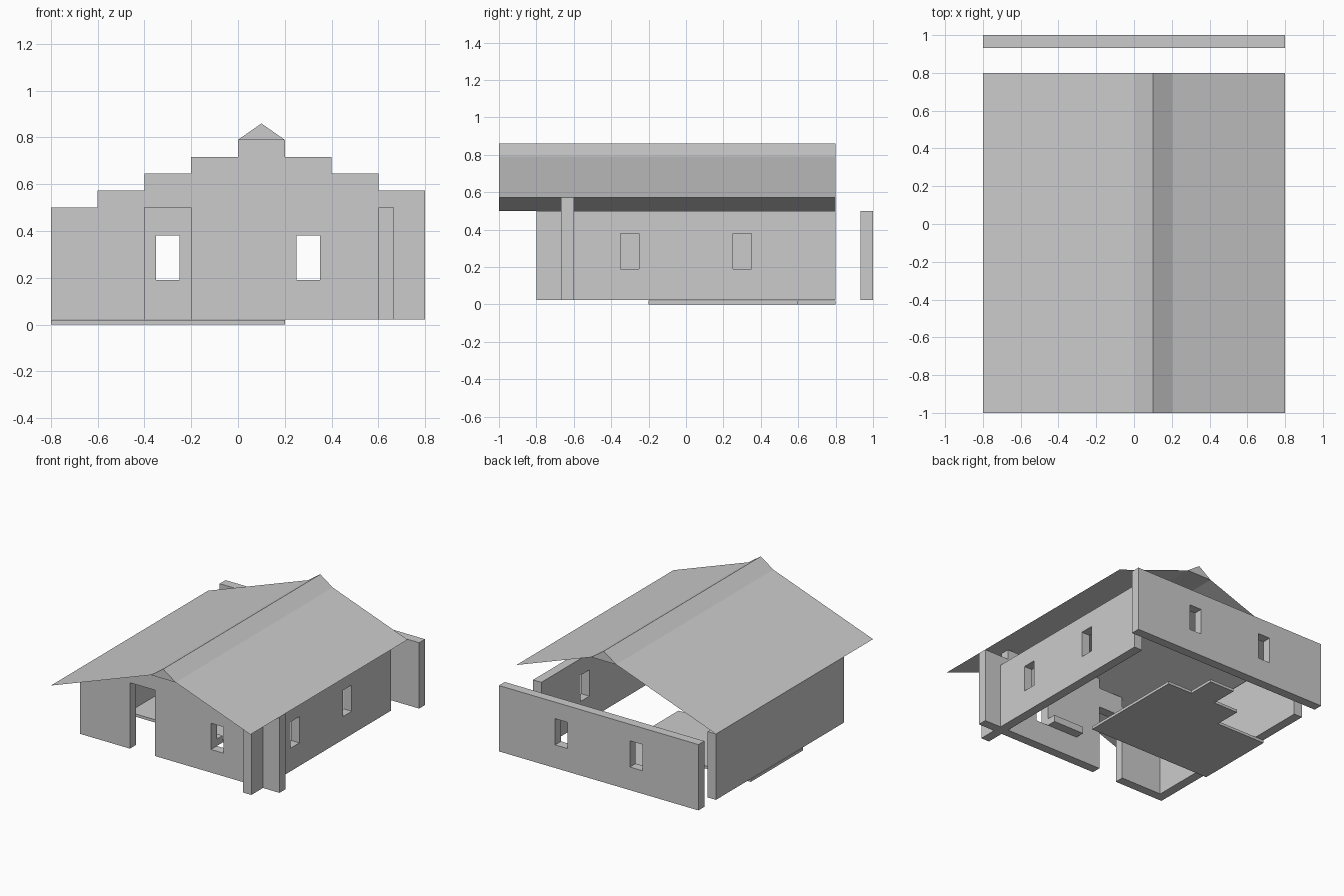
import bpy, bmesh

if "Cube" in bpy.data.objects:
    bpy.data.objects.remove(bpy.data.objects["Cube"])

T = 0.067            # wall thickness
Z0, EAVE = 0.0225, 0.5
STEP = 0.0725        # gable rise per 0.2 column


def finish(name, bm):
    bmesh.ops.recalc_face_normals(bm, faces=bm.faces)
    me = bpy.data.meshes.new(name)
    bm.to_mesh(me)
    bm.free()
    ob = bpy.data.objects.new(name, me)
    bpy.context.collection.objects.link(ob)
    return ob


def extrude(name, pts, depth):
    """Extrude a flat profile along a vector."""
    bm = bmesh.new()
    face = bm.faces.new([bm.verts.new(p) for p in pts])
    res = bmesh.ops.extrude_face_region(bm, geom=[face], use_keep_orig=True)
    verts = [v for v in res["geom"] if isinstance(v, bmesh.types.BMVert)]
    bmesh.ops.translate(bm, verts=verts, vec=depth)
    return finish(name, bm)


def box(name, x, y, z):
    pts = [(x[0], y[0], z[0]), (x[1], y[0], z[0]), (x[1], y[1], z[0]), (x[0], y[1], z[0])]
    return extrude(name, pts, (0, 0, z[1] - z[0]))


def cut_window(wall, cx, cy, along):
    hx, hy = (0.05, 0.2) if along == "x" else (0.2, 0.05)
    c = box("window_cutter", (cx - hx, cx + hx), (cy - hy, cy + hy), (0.19, 0.38))
    c.hide_render = True
    c.hide_set(True)
    m = wall.modifiers.new("window", "BOOLEAN")
    m.operation, m.solver, m.object = "DIFFERENCE", "EXACT", c


# Front wall: stepped gable profile with the doorway notch in the bottom edge
profile = [(-0.8, Z0), (-0.4, Z0), (-0.4, EAVE), (-0.2, EAVE), (-0.2, Z0), (0.8, Z0)]
levels = [0, 1, 2, 3, 4, 3, 2, 1]
for i in reversed(range(8)):
    z = EAVE + levels[i] * STEP
    profile += [(-0.6 + 0.2 * i, z), (-0.8 + 0.2 * i, z)]
front = extrude("front_wall", [(x, -0.6 - T, z) for x, z in profile], (0, T, 0))
cut_window(front, 0.3, -0.63, "x")

# Side and back walls
box("left_wall", (-0.8, -0.8 + T), (-0.6, 0.8), (Z0, EAVE))
right = box("right_wall", (0.6, 0.6 + T), (-0.8, 0.8), (Z0, EAVE))
back = box("back_wall", (-0.8, 0.8), (1 - T, 1), (Z0, EAVE))
for s in (-0.3, 0.3):
    cut_window(right, 0.63, s, "y")
    cut_window(back, s, 0.97, "x")

# Small ledge inside the front wall
box("inner_ledge", (0.0, 0.25), (-0.6, -0.6 + T), (0.19, 0.24))

# Stepped floor slab
floor = [(-0.8, -0.2), (0.2, -0.2), (0.2, 0.6), (0, 0.6), (0, 0.8), (-0.2, 0.8),
         (-0.2, 0.6), (-0.4, 0.6), (-0.4, 0.4), (-0.8, 0.4)]
extrude("floor", [(x, y, 0) for x, y in floor], (0, 0, 0.02))


# Thin roof slopes
def slope(name, a, b):
    bm = bmesh.new()
    pts = [(a[0], -1, a[1]), (b[0], -1, b[1]), (b[0], 0.8, b[1]), (a[0], 0.8, a[1])]
    f = bm.faces.new([bm.verts.new(p) for p in pts])
    f.normal_update()
    if f.normal.z < 0:
        f.normal_flip()
    me = bpy.data.meshes.new(name)
    bm.to_mesh(me)
    bm.free()
    bpy.context.collection.objects.link(bpy.data.objects.new(name, me))


slope("roof_left", (-0.8, EAVE), (0, 0.79))
slope("roof_right", (0.2, 0.79), (0.8, 0.5725))

# Ridge cap prism
extrude("roof_ridge", [(0, -1, 0.79), (0.2, -1, 0.79), (0.1, -1, 0.86)], (0, 1.8, 0))
